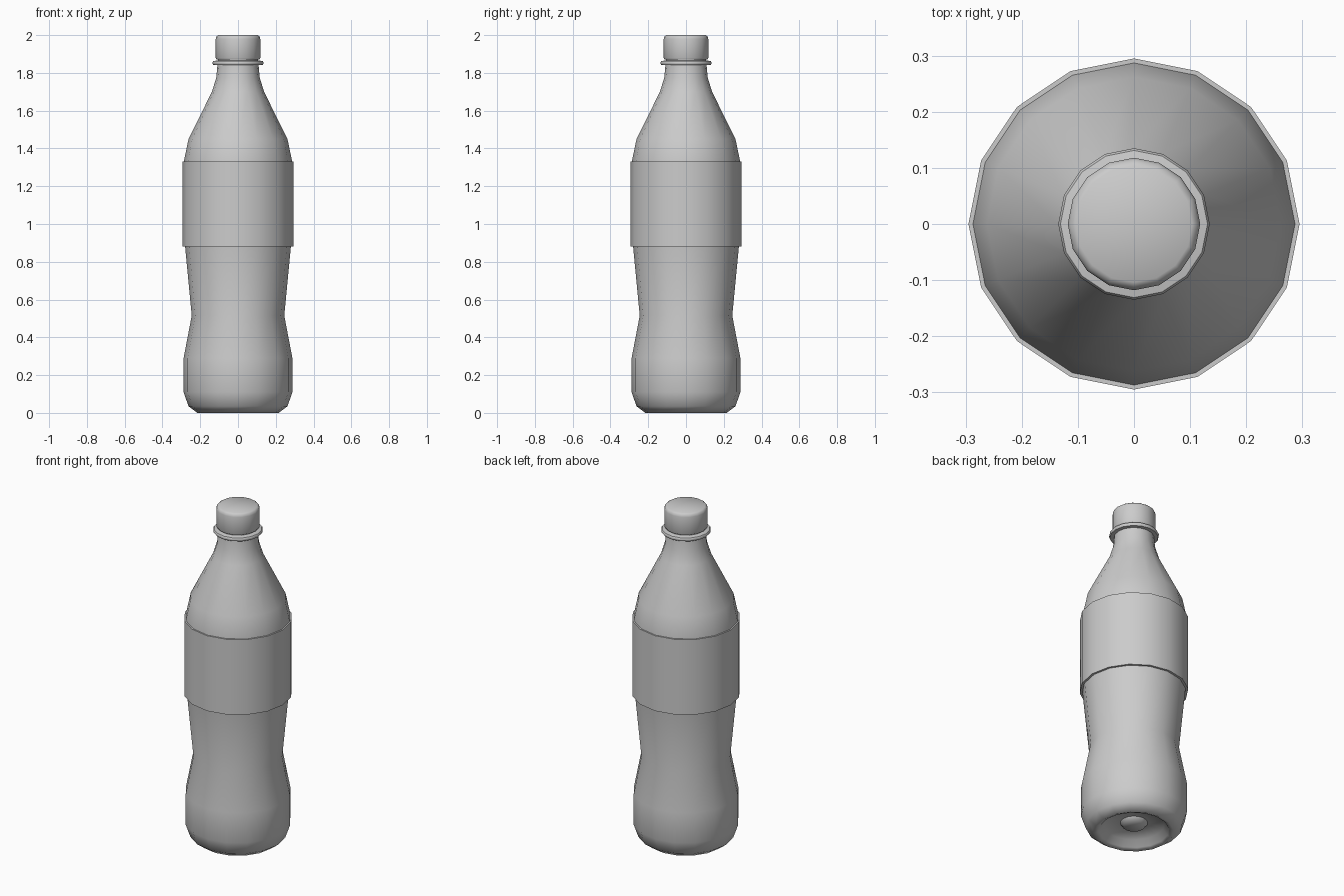
import bpy, bmesh, math

if "Cube" in bpy.data.objects:
    bpy.data.objects.remove(bpy.data.objects["Cube"])

SIDES = 16


def lathe(name, profile, closed=False, angle=40):
    """Revolve (radius, z) points around z; radius 0 makes a pole."""
    bm = bmesh.new()
    rings = []
    for r, z in profile:
        if r == 0:
            rings.append([bm.verts.new((0, 0, z))] * SIDES)
        else:
            rings.append([bm.verts.new((r * math.cos(a), r * math.sin(a), z))
                          for a in (2 * math.pi * i / SIDES for i in range(SIDES))])
    pairs = list(zip(rings, rings[1:]))
    if closed:
        pairs.append((rings[-1], rings[0]))
    for low, high in pairs:
        for i in range(SIDES):
            j = (i + 1) % SIDES
            corners = list(dict.fromkeys((low[i], low[j], high[j], high[i])))
            bm.faces.new(corners)
    bmesh.ops.recalc_face_normals(bm, faces=bm.faces)
    mesh = bpy.data.meshes.new(name)
    bm.to_mesh(mesh)
    bm.free()
    obj = bpy.data.objects.new(name, mesh)
    bpy.context.collection.objects.link(obj)
    bpy.ops.object.select_all(action='DESELECT')
    obj.select_set(True)
    bpy.context.view_layer.objects.active = obj
    bpy.ops.object.shade_smooth_by_angle(angle=math.radians(angle))
    return obj


# Bottle body: recessed base, waist, shoulder and neck
lathe("bottle_body", [
    (0, 0.035), (0.06, 0.035), (0.075, 0.055), (0.165, 0.045),
    (0.19, 0.01), (0.215, 0.0), (0.262, 0.035), (0.288, 0.11),
    (0.288, 0.29), (0.245, 0.515), (0.28, 0.88), (0.287, 1.0),
    (0.287, 1.33), (0.262, 1.45), (0.138, 1.70), (0.115, 1.775),
    (0.109, 1.84), (0.105, 1.88), (0.105, 1.96)], angle=60)

# Label sleeve wrapped around the middle
lathe("label_sleeve", [(0.282, 0.88), (0.295, 0.88),
                       (0.295, 1.33), (0.285, 1.33)], closed=True)

# Collar ring under the cap
lathe("neck_ring", [(0.10, 1.842), (0.131, 1.842), (0.135, 1.848),
                    (0.135, 1.856), (0.131, 1.862), (0.10, 1.868)], closed=True)

# Screw cap with a rounded top edge
lathe("cap", [(0.10, 1.872), (0.114, 1.872), (0.118, 1.88), (0.118, 1.98),
              (0.114, 1.993), (0.104, 2.0), (0, 2.0)], angle=60)
